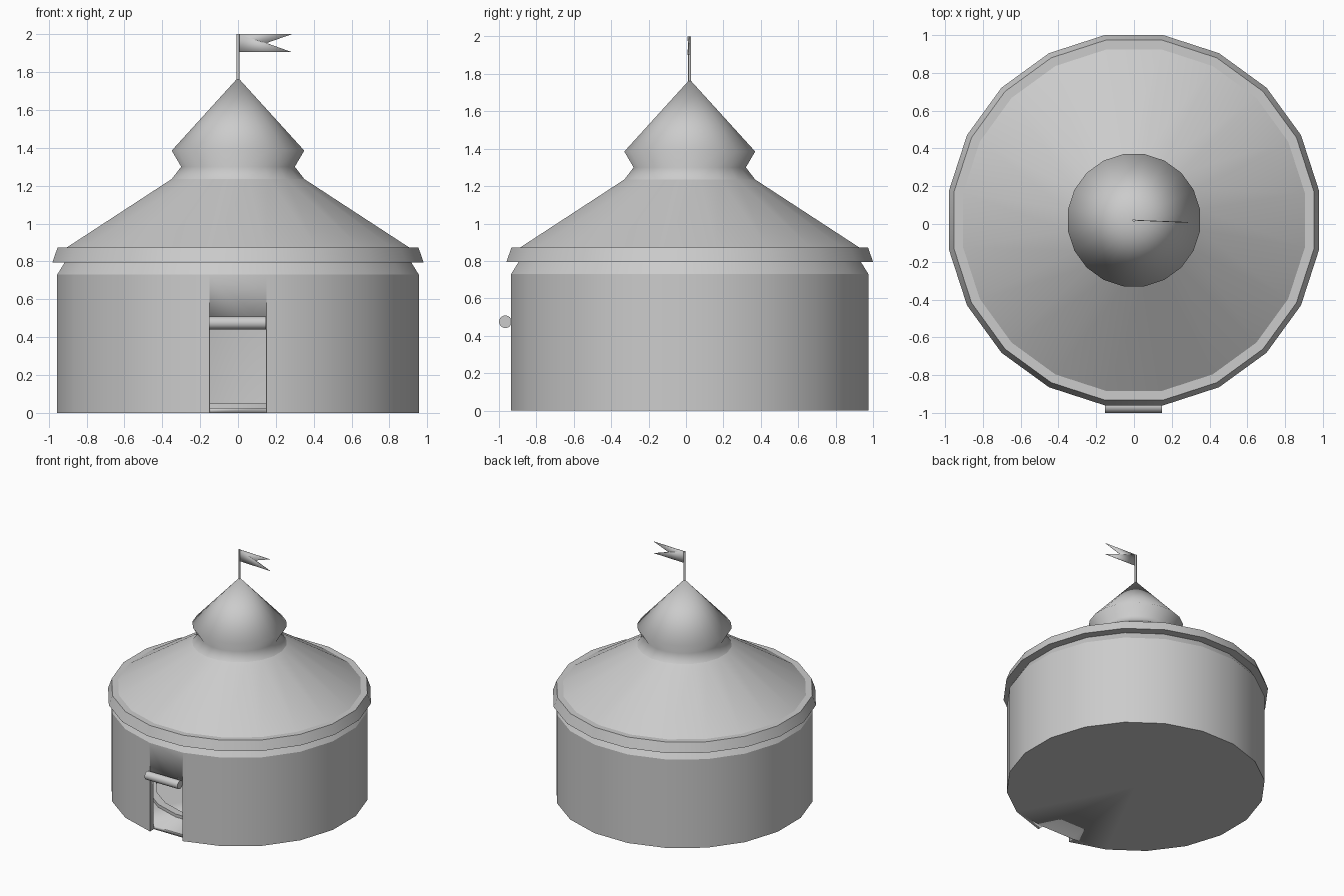
import bpy
import bmesh
from math import cos, sin, pi, radians

SIDES = 20
CENTRE_Y = 0.02

cube = bpy.data.objects.get("Cube")
if cube:
    bpy.data.objects.remove(cube)

canvas = bpy.data.materials.new("plain grey")
canvas.use_nodes = True
GREY = (0.6, 0.6, 0.6, 1)
canvas.diffuse_color = GREY
canvas.node_tree.nodes["Principled BSDF"].inputs["Base Color"].default_value = GREY


def finish(name, bm, smooth=30):
    """Turn a bmesh into a shaded object."""
    bmesh.ops.recalc_face_normals(bm, faces=bm.faces)
    mesh = bpy.data.meshes.new(name)
    bm.to_mesh(mesh)
    bm.free()
    mesh.materials.append(canvas)
    obj = bpy.data.objects.new(name, mesh)
    bpy.context.collection.objects.link(obj)
    bpy.ops.object.select_all(action='DESELECT')
    obj.select_set(True)
    bpy.context.view_layer.objects.active = obj
    bpy.ops.object.shade_smooth_by_angle(angle=radians(smooth))
    return obj


def lathe(name, profile, closed=False, smooth=30):
    """Turn (flat radius, height) points round the tent's axis."""
    bm = bmesh.new()
    rings = []
    for radius, z in profile:
        if radius == 0:
            rings.append([bm.verts.new((0, CENTRE_Y, z))] * SIDES)
            continue
        r = radius / cos(pi / SIDES)
        angles = [(i + 0.5) * 2 * pi / SIDES for i in range(SIDES)]
        rings.append([bm.verts.new((r * cos(a), CENTRE_Y + r * sin(a), z)) for a in angles])
    pairs = list(zip(rings, rings[1:]))
    if closed:
        pairs.append((rings[-1], rings[0]))
    for low, high in pairs:
        for i in range(SIDES):
            j = (i + 1) % SIDES
            corners = dict.fromkeys((low[i], low[j], high[j], high[i]))
            bm.faces.new(list(corners))
    return finish(name, bm, smooth)


def cylinder(name, radius, length, location, axis='Z', sides=16):
    bm = bmesh.new()
    bmesh.ops.create_cone(bm, cap_ends=True, segments=sides,
                          radius1=radius, radius2=radius, depth=length)
    obj = finish(name, bm, 50)
    obj.location = location
    if axis == 'X':
        obj.rotation_euler.y = pi / 2
    return obj


# Wall and floor, hollow inside
wall = lathe("tent_wall", [(0, 0), (0.955, 0), (0.955, 0.73), (0.915, 0.795),
                           (0.89, 0.795), (0.91, 0.73), (0.91, 0.025), (0, 0.025)])

# Doorway cut through the front panel
bm = bmesh.new()
bmesh.ops.create_cube(bm, size=1)
cutter = finish("doorway_cutter", bm)
cutter.scale = (0.296, 0.2, 0.6)
cutter.location = (0, CENTRE_Y - 1.005, 0.17)
cutter.hide_render = True
cutter.hide_viewport = True
cut = wall.modifiers.new("Doorway", 'BOOLEAN')
cut.operation = 'DIFFERENCE'
cut.solver = 'EXACT'
cut.object = cutter

# Low ring on the floor inside
lathe("floor_ring", [(0.68, 0.02), (0.68, 0.05), (0.62, 0.05), (0.62, 0.02)], closed=True)

# Roof with its overhanging rim
lathe("roof", [(0.9, 0.795), (0.98, 0.795), (0.953, 0.873), (0.905, 0.873), (0.35, 1.235)])

# Pinched neck and pointed cap
lathe("roof_cap", [(0.35, 1.235), (0.3, 1.3), (0.35, 1.385), (0, 1.77)], smooth=90)

# Rolled door flap
cylinder("rolled_flap", 0.034, 0.3, (-0.003, -0.966, 0.475), 'X')

# Flagpole and swallow-tailed flag
cylinder("flagpole", 0.008, 0.25, (0, CENTRE_Y, 1.875), sides=8)
bm = bmesh.new()
outline = [(0, 1.905), (0.285, 1.905), (0.15, 1.953), (0.285, 2), (0, 2)]
bm.faces.new([bm.verts.new((x, CENTRE_Y - 0.04 * x, z)) for x, z in outline])
flag = finish("flag", bm)
cloth = flag.modifiers.new("Cloth", 'SOLIDIFY')
cloth.thickness = 0.004
cloth.offset = 0
